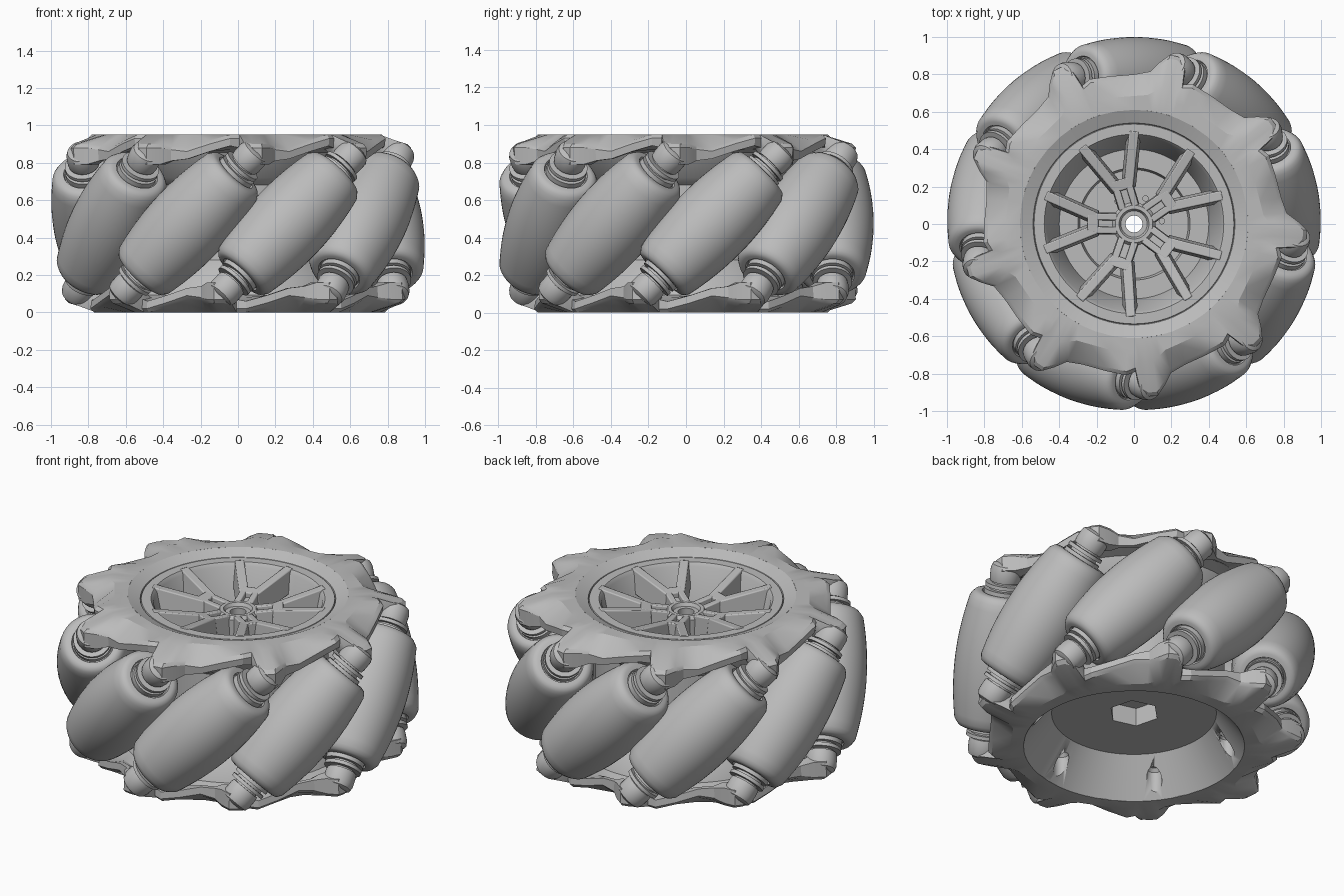
import bpy, bmesh, math
from math import sin, cos, pi, radians, sqrt
from mathutils import Matrix, Vector

if "Cube" in bpy.data.objects:
    bpy.data.objects.remove(bpy.data.objects["Cube"], do_unlink=True)

grey = bpy.data.materials.new("plain_grey")
grey.use_nodes = True
GREY = (0.5, 0.5, 0.5, 1)
grey.diffuse_color = GREY
grey.node_tree.nodes["Principled BSDF"].inputs["Base Color"].default_value = GREY

COUNT = 9                  # rollers
STEP = 2 * pi / COUNT
FIRST = radians(-110)      # angle of the first roller
AXLE_R = 0.78              # distance of roller axes from the wheel axis
MID_Z = 0.475


def finish(name, bm, angle=30, bevel=0):
    bmesh.ops.recalc_face_normals(bm, faces=bm.faces)
    mesh = bpy.data.meshes.new(name)
    bm.to_mesh(mesh)
    bm.free()
    mesh.materials.append(grey)
    ob = bpy.data.objects.new(name, mesh)
    bpy.context.collection.objects.link(ob)
    bpy.ops.object.select_all(action='DESELECT')
    ob.select_set(True)
    bpy.context.view_layer.objects.active = ob
    bpy.ops.object.shade_smooth_by_angle(angle=radians(angle))
    if bevel:
        mod = ob.modifiers.new("bevel", 'BEVEL')
        mod.width, mod.segments, mod.limit_method = bevel, 2, 'ANGLE'
        mod.angle_limit = radians(25)
    return ob


def skin(bm, rings, wrap):
    """Join equal rings of points with quads; wrap closes the last to the first."""
    vs = [[bm.verts.new(p) for p in ring] for ring in rings]
    for i in range(len(vs) if wrap else len(vs) - 1):
        a, b = vs[i], vs[(i + 1) % len(vs)]
        for j in range(len(a)):
            k = (j + 1) % len(a)
            bm.faces.new((a[j], a[k], b[k], b[j]))
    return vs


def lathe(bm, profile, n, matrix=Matrix(), wrap=False):
    """Turn (radius, height) points about z; a third item makes the ring hexagonal."""
    rings = []
    for r, z, *hexa in profile:
        ring = []
        for j in range(n):
            a = 2 * pi * j / n
            q = r * cos(pi / 6) / cos((a - pi / 4) % (pi / 3) - pi / 6) if hexa else r
            ring.append(matrix @ Vector((q * cos(a), q * sin(a), z)))
        rings.append(ring)
    vs = skin(bm, rings, wrap)
    if not wrap:
        bm.faces.new(vs[0])
        bm.faces.new(vs[-1])


def bar(bm, p, q, width, depth, flare=0.015):
    """Straight spoke piece whose top runs from p to q, wider at its foot."""
    p, q = Vector(p), Vector(q)
    side = Vector((p.y - q.y, q.x - p.x, 0)).normalized()
    rings = []
    for c in (p, q):
        top, low = side * width / 2, side * (width / 2 + flare)
        down = Vector((0, 0, -depth))
        rings.append([c + top, c - top, c - low + down, c + low + down])
    vs = skin(bm, rings, False)
    bm.faces.new(vs[0])
    bm.faces.new(vs[1])


def polar(r, a, z):
    return Vector((r * cos(a), r * sin(a), z))


# Core: dished top recess, waisted drum, conical recess and hexagonal socket below
core_profile = [
    (0.14, 0.21, 1), (0.455, 0.21), (0.61, 0.0), (0.65, 0.06), (0.61, 0.18), (0.5, 0.28),
    (0.5, 0.68), (0.56, 0.72), (0.64, 0.88), (0.61, 0.95), (0.54, 0.92), (0.537, 0.91),
    (0.534, 0.92), (0.48, 0.92), (0.465, 0.9), (0.4, 0.62), (0.3, 0.62), (0.29, 0.58),
    (0.115, 0.58), (0.115, 0.84), (0.1, 0.86), (0.08, 0.86), (0.07, 0.84), (0.045, 0.84),
    (0.045, 0.32), (0.14, 0.32, 1)]
bm = bmesh.new()
lathe(bm, core_profile, 72, wrap=True)
core = finish("wheel_core", bm)

# Pockets around the lower cone
bm = bmesh.new()
for k in range(6):
    spot = polar(0.54, radians(38) + k * pi / 3, 0)
    lathe(bm, [(0.042, -0.1), (0.042, 0.16), (0.025, 0.18)], 20, Matrix.Translation(spot))
cutter = finish("pocket_cutter", bm)
cutter.hide_render = True
cutter.hide_set(True)
cut = core.modifiers.new("pockets", 'BOOLEAN')
cut.operation, cut.object, cut.solver = 'DIFFERENCE', cutter, 'EXACT'

# Forked spokes with a slotted stem
bm = bmesh.new()
for k in range(5):
    a = radians(35) + k * 2 * pi / 5
    across = polar(1, a + pi / 2, 0)
    for s in (-1, 1):
        off = across * 0.036 * s
        bar(bm, polar(0.09, a, 0.86) + off, polar(0.23, a, 0.875) + off, 0.036, 0.16, 0.005)
        root = polar(0.2, a, 0.87) + across * 0.03 * s
        bar(bm, root, polar(0.495, a + s * radians(17), 0.925), 0.05, 0.13)
    bar(bm, polar(0.09, a, 0.83), polar(0.23, a, 0.845), 0.06, 0.13)
    bar(bm, polar(0.19, a, 0.87), polar(0.25, a, 0.88), 0.1, 0.14)
finish("spokes", bm, bevel=0.006)

# Small screws on the recess floor
bm = bmesh.new()
for k in range(6):
    spot = polar(0.15, k * pi / 3 + 0.1, 0.575)
    lathe(bm, [(0.017, 0), (0.017, 0.014), (0.01, 0.014), (0.01, 0.008)], 14, Matrix.Translation(spot))
finish("floor_screws", bm)

# Scalloped side plate: (angle from tab, outer radius, top edge z, lower edge z)
TAB = [(-5.5, 0.79, 0.95, 0.88), (-4, 0.895, 0.91, 0.8), (-1, 0.925, 0.9, 0.79),
       (2, 0.925, 0.9, 0.79), (5, 0.875, 0.9, 0.79), (8, 0.82, 0.89, 0.81),
       (14, 0.8, 0.88, 0.82), (23, 0.8, 0.92, 0.86), (31, 0.81, 0.95, 0.89)]


def side_plate(name, matrix):
    bm = bmesh.new()
    sections = []
    for k in range(COUNT):
        for deg, r, top, low in TAB:
            a = FIRST + radians(26 + deg) + k * STEP
            shoulder = 0.68 + 0.45 * (r - 0.79)
            sections.append([matrix @ polar(*p) for p in (
                (0.61, a, 0.95), (shoulder, a, 0.95), (r - 0.02, a, top), (r, a, top - 0.02),
                (r - 0.005, a, low), (min(r - 0.03, 0.8), a, low), (0.7, a, 0.87), (0.61, a, 0.85))])
    skin(bm, sections, True)
    return finish(name, bm, 28)


side_plate("upper_plate", Matrix())
# The lower plate is the upper one turned half over about a roller's radial line
pivot = Matrix.Translation((0, 0, MID_Z))
flip = pivot @ Matrix.Rotation(pi, 4, polar(1, FIRST, 0)) @ pivot.inverted()
side_plate("lower_plate", flip)


# Barrel rollers at 45 degrees, with their collars and axle bosses
HALF = 0.385


def barrel(t):
    return 1 - sqrt(AXLE_R ** 2 + t * t / 2)


body = [(barrel(t), t) for t in [(i / 8 - 1) * (HALF - 0.035) for i in range(17)]]
end_r = barrel(HALF)
cap = [(end_r - 0.004, HALF - 0.018), (end_r - 0.015, HALF - 0.005), (end_r - 0.035, HALF),
       (0.118, HALF), (0.113, HALF - 0.012)]
roller_profile = [(r, -t) for r, t in reversed(cap)] + body + cap
collar = [(0.108, 0.37), (0.108, 0.405), (0.08, 0.405), (0.08, 0.42),
          (0.105, 0.42), (0.105, 0.44), (0.07, 0.44), (0.07, 0.47)]
boss = [(0.082, 0.45), (0.086, 0.47), (0.086, 0.52), (0.078, 0.545), (0.055, 0.558)]

for k in range(COUNT):
    a = FIRST + k * STEP
    axis = (polar(1, a + pi / 2, 0) + Vector((0, 0, 1))).normalized()
    place = Matrix.Translation(polar(AXLE_R, a, MID_Z)) @ axis.to_track_quat('Z', 'Y').to_matrix().to_4x4()
    bm = bmesh.new()
    lathe(bm, roller_profile, 48, place)
    finish(f"roller_{k + 1}", bm, 40)
    for label, shape in (("collars", collar), ("axle_bosses", boss)):
        bm = bmesh.new()
        for s in (-1, 1):
            lathe(bm, [(r, s * t) for r, t in shape], 32, place)
        finish(f"{label}_{k + 1}", bm, 40)
